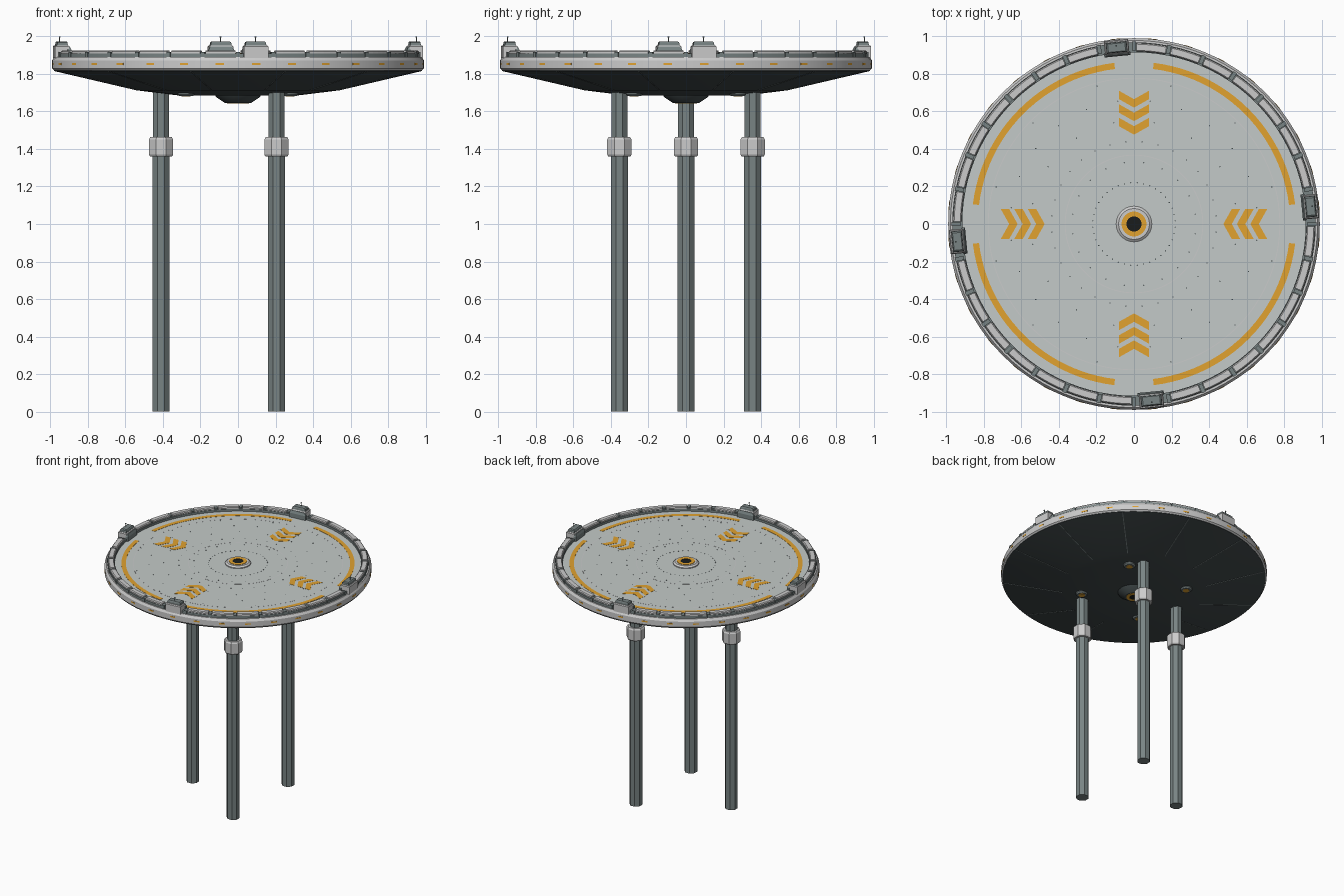
import bpy, bmesh, math
from math import sin, cos, pi, radians
from mathutils import Matrix, Vector

if "Cube" in bpy.data.objects:
    bpy.data.objects.remove(bpy.data.objects["Cube"])


def mat(name, r, g, b):
    m = bpy.data.materials.new(name)
    m.diffuse_color = (r, g, b, 1)
    m.use_nodes = True
    m.node_tree.nodes["Principled BSDF"].inputs["Base Color"].default_value = m.diffuse_color
    return m


LIGHT = mat("light_panel", 0.68, 0.70, 0.68)
DECK = mat("deck_grey", 0.55, 0.59, 0.58)
MID = mat("mid_grey", 0.19, 0.23, 0.23)
DARK = mat("dark_hull", 0.055, 0.07, 0.072)
ORANGE = mat("orange_paint", 0.75, 0.36, 0.03)
BLACK = mat("black_core", 0.01, 0.012, 0.012)


def finish(name, bm, material, smooth=False):
    bmesh.ops.recalc_face_normals(bm, faces=bm.faces)
    me = bpy.data.meshes.new(name)
    bm.to_mesh(me)
    bm.free()
    me.materials.append(material)
    ob = bpy.data.objects.new(name, me)
    bpy.context.collection.objects.link(ob)
    if smooth:
        bpy.ops.object.select_all(action='DESELECT')
        ob.select_set(True)
        bpy.context.view_layer.objects.active = ob
        bpy.ops.object.shade_smooth_by_angle(angle=radians(25))
    return ob


def sweep(bm, profile, a0=0, a1=360, n=96, closed=True, at=(0, 0)):
    """Turn an (r, z) profile about z, from angle a0 to a1 in degrees."""
    full = abs(a1 - a0) >= 360
    rings = []
    for i in range(n if full else n + 1):
        a = radians(a0 + (a1 - a0) * i / n)
        rings.append([bm.verts.new((at[0] + r * cos(a), at[1] + r * sin(a), z)) for r, z in profile])
    k = len(profile)
    for i in range(n):
        p, q = rings[i], rings[(i + 1) % len(rings)]
        for j in range(k if closed else k - 1):
            bm.faces.new((p[j], q[j], q[(j + 1) % k], p[(j + 1) % k]))
    if closed and not full:
        bm.faces.new(rings[0])
        bm.faces.new(rings[-1])
    if not closed:
        for j in (0, -1):
            bm.faces.new([r[j] for r in rings])


def lathe(name, profile, material, n=96, closed=False, at=(0, 0), a0=0, smooth=True):
    bm = bmesh.new()
    sweep(bm, profile, a0, a0 + 360, n, closed, at)
    return finish(name, bm, material, smooth)


def rect(r0, r1, z0, z1):
    return [(r0, z0), (r1, z0), (r1, z1), (r0, z1)]


def loft(bm, levels, matrix):
    """Stack of rectangles (half x, half y, centre x, z)."""
    rings = [[bm.verts.new(matrix @ Vector((cx + sx * hx, sy * hy, z)))
              for sx, sy in ((-1, -1), (1, -1), (1, 1), (-1, 1))] for hx, hy, cx, z in levels]
    for p, q in zip(rings, rings[1:]):
        for j in range(4):
            bm.faces.new((p[j], p[(j + 1) % 4], q[(j + 1) % 4], q[j]))
    bm.faces.new(rings[0])
    bm.faces.new(rings[-1])


def turn(deg):
    return Matrix.Rotation(radians(deg), 4, 'Z')


# Deck, rim band and underside hull
lathe("deck", [(0.925, 1.86), (0.925, 1.89)], DECK)
lathe("rim_band", [(0.91, 1.83), (0.98, 1.818), (0.99, 1.828), (0.99, 1.872), (0.978, 1.89), (0.91, 1.89)],
      LIGHT, closed=True)
lathe("underside_hull", [(0.975, 1.84), (0.98, 1.815), (0.54, 1.712), (0.31, 1.684)], DARK)
lathe("lower_hub", [(0.125, 1.69), (0.115, 1.675), (0.07, 1.645)], DARK, n=32)
lathe("lower_hub_ring", rect(0.035, 0.058, 1.643, 1.65), ORANGE, n=32, closed=True)
lathe("lower_hub_core", [(0.035, 1.65), (0.035, 1.644)], BLACK, n=32)

# Radial ribs under the hull
bm = bmesh.new()
for i in range(12):
    m = turn(15 + 30 * i)
    vs = [[bm.verts.new(m @ Vector((r, s * 0.003, z + dz))) for s, dz in ((-1, 0.004), (-1, -0.002), (1, -0.002), (1, 0.004))]
          for r, z in ((0.54, 1.712), (0.975, 1.814))]
    for j in range(4):
        bm.faces.new((vs[0][j], vs[0][(j + 1) % 4], vs[1][(j + 1) % 4], vs[1][j]))
    bm.faces.new(vs[0])
    bm.faces.new(vs[1])
finish("hull_ribs", bm, MID)

# Four small lamps under the hull
for i in range(4):
    a = radians(45 + 90 * i)
    p = (0.39 * cos(a), 0.39 * sin(a))
    lathe("lamp_housing_%d" % i, [(0.045, 1.70), (0.045, 1.69), (0.036, 1.681)], MID, 20, at=p)
    lathe("lamp_lens_%d" % i, [(0.024, 1.683), (0.024, 1.679)], ORANGE, 20, at=p)

# Central boss on the deck
lathe("centre_boss", [(0.095, 1.885), (0.095, 1.897), (0.082, 1.907), (0.066, 1.907)], LIGHT, 48)
lathe("centre_ring", rect(0.04, 0.066, 1.9, 1.91), ORANGE, 48, closed=True)
lathe("centre_core", [(0.042, 1.9), (0.042, 1.9085)], BLACK, 48)

# Kerb: dark base ring with light segments, a station replacing every eighth one
lathe("kerb_base", rect(0.915, 0.968, 1.885, 1.908), MID, closed=True)
STEP = 360 / 32
seg, clamp, marks = bmesh.new(), bmesh.new(), bmesh.new()
for i in range(32):
    c = STEP * (i + 0.5)
    if i % 8:
        sweep(seg, [(0.919, 1.9), (0.964, 1.9), (0.964, 1.918), (0.958, 1.925), (0.925, 1.925), (0.919, 1.918)],
              c - 4.8, c + 4.8, 4)
    sweep(clamp, rect(0.924, 0.972, 1.885, 1.917), c + STEP / 2 - 0.65, c + STEP / 2 + 0.65, 1)
    sweep(marks, rect(0.98, 0.9915, 1.848, 1.858), c - 1.3, c + 1.3, 2)
finish("kerb_segments", seg, LIGHT)
finish("kerb_clamps", clamp, MID)
finish("rim_markers", marks, ORANGE)

# Four edge stations with aerials
body, top, aerial = bmesh.new(), bmesh.new(), bmesh.new()
for i in range(4):
    m = turn(STEP / 2 + 90 * i)
    loft(body, [(0.037, 0.065, 0.948, 1.885), (0.037, 0.065, 0.948, 1.945), (0.032, 0.06, 0.948, 1.952)], m)
    loft(top, [(0.029, 0.056, 0.945, 1.95), (0.027, 0.054, 0.945, 1.967), (0.022, 0.046, 0.945, 1.973)], m)
    loft(top, [(0.01, 0.07, 0.908, 1.885), (0.01, 0.07, 0.908, 1.925), (0.006, 0.058, 0.912, 1.945)], m)
    loft(aerial, [(0.002, 0.002, 0.955, 1.97), (0.002, 0.002, 0.955, 1.995)], m)
    loft(aerial, [(0.004, 0.004, 0.955, 1.994), (0.004, 0.004, 0.955, 2.0)], m)
finish("station_bodies", body, LIGHT)
finish("station_tops", top, MID)
finish("station_aerials", aerial, MID)

# Painted arcs and inward chevrons
arcs, chev = bmesh.new(), bmesh.new()
for q in range(4):
    sweep(arcs, rect(0.832, 0.865, 1.888, 1.8915), 90 * q + 7, 90 * q + 83, 24)
    m = turn(90 * q)
    for k in range(3):
        x = 0.62 - 0.072 * k
        for s in (-1, 1):
            pts = [(x, 0), (x + 0.045, 0), (x + 0.09, s * 0.08), (x + 0.045, s * 0.08)]
            f = chev.faces.new([chev.verts.new(m @ Vector((a, b, 1.889))) for a, b in pts])
            ext = bmesh.ops.extrude_face_region(chev, geom=[f])
            bmesh.ops.translate(chev, vec=(0, 0, 0.0025),
                                verts=[v for v in ext["geom"] if isinstance(v, bmesh.types.BMVert)])
finish("painted_arcs", arcs, ORANGE)
finish("painted_chevrons", chev, ORANGE)

# Deck bolts in concentric rings, and faint seam rings
bm = bmesh.new()
for r, n in ((0.22, 40), (0.33, 20), (0.44, 32), (0.55, 16), (0.66, 24), (0.76, 12)):
    for i in range(n):
        a = 2 * pi * (i + 0.5) / n
        bmesh.ops.create_cone(bm, cap_ends=True, segments=6, radius1=0.0035, radius2=0.0035, depth=0.004,
                              matrix=Matrix.Translation((r * cos(a), r * sin(a), 1.8895)))
finish("deck_bolts", bm, DARK)
for r in (0.365, 0.775):
    lathe("deck_seam", rect(r, r + 0.004, 1.888, 1.8905), LIGHT, closed=True)

# Three octagonal legs with collars
for i in range(3):
    a = pi + i * 2 * pi / 3
    p = (0.41 * cos(a), 0.41 * sin(a))
    o = dict(n=8, at=p, a0=22.5, smooth=False)
    lathe("leg_%d" % i, [(0.049, 0), (0.049, 1.38)], MID, **o)
    lathe("leg_upper_%d" % i, [(0.046, 1.38), (0.046, 1.71)], MID, **o)
    lathe("leg_collar_%d" % i, [(0.064, 1.36), (0.07, 1.37), (0.07, 1.45), (0.062, 1.463)], LIGHT, **o)
